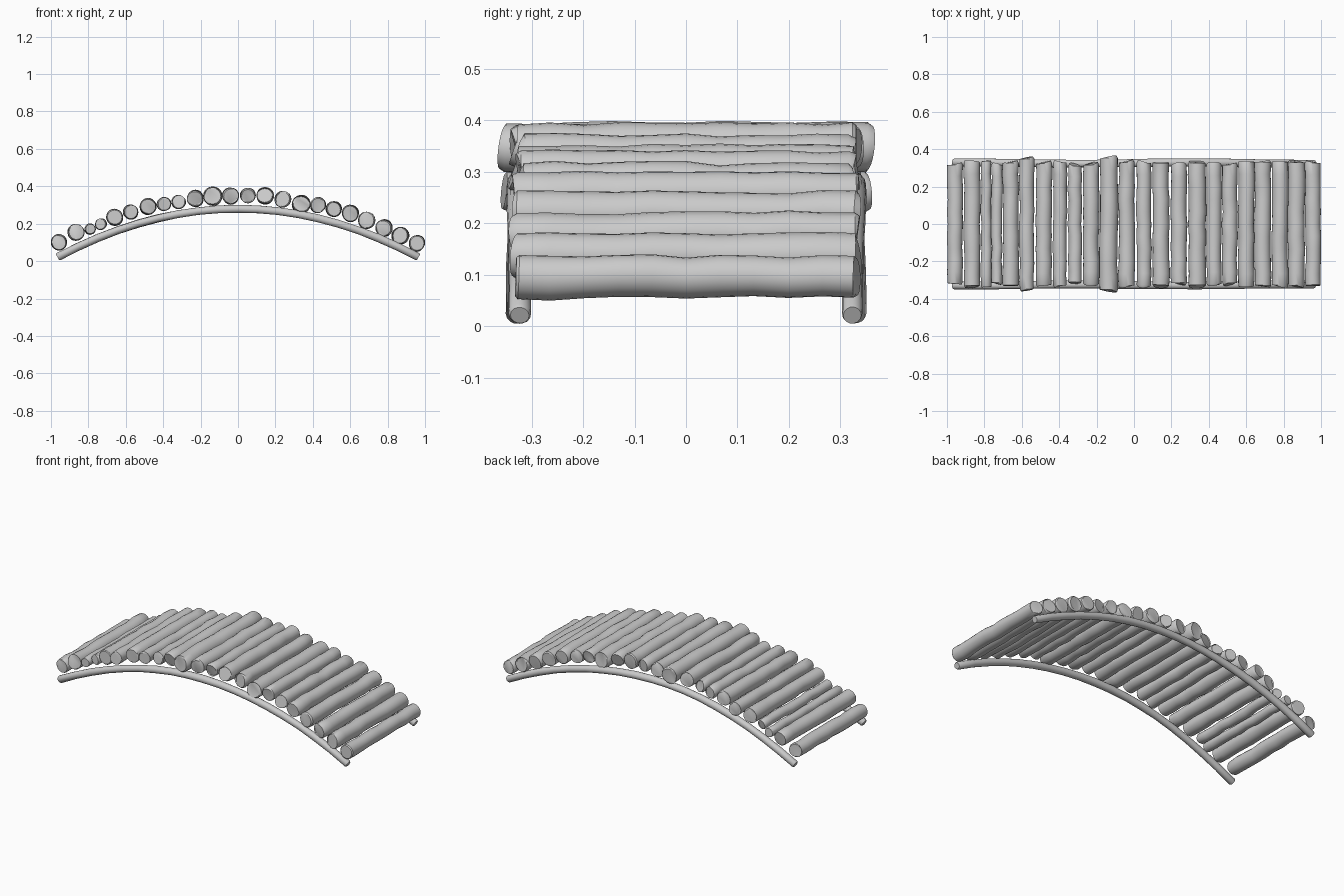
import bpy, bmesh, math, random
from mathutils import Vector

if "Cube" in bpy.data.objects:
    bpy.data.objects.remove(bpy.data.objects["Cube"])

random.seed(4)


def tube(name, path, radii, sides=20, wobble=0.0):
    """Loft a slightly irregular round bar along a path, with capped ends."""
    bm = bmesh.new()
    rings = []
    phase = random.uniform(0, math.tau)
    for i, (p, r) in enumerate(zip(path, radii)):
        a, b = path[max(i - 1, 0)], path[min(i + 1, len(path) - 1)]
        t = (b - a).normalized()
        side = t.cross(Vector((0, 0, 1))).normalized()
        up = side.cross(t)
        ring = []
        for k in range(sides):
            ang = math.tau * k / sides
            rr = r * (1 + wobble * math.sin(2 * ang + phase + i * 0.4))
            ring.append(bm.verts.new(p + rr * (math.cos(ang) * side + math.sin(ang) * up)))
        rings.append(ring)
    for a, b in zip(rings, rings[1:]):
        for k in range(sides):
            n = (k + 1) % sides
            bm.faces.new((a[k], a[n], b[n], b[k]))
    bm.faces.new(rings[0])
    bm.faces.new(rings[-1])
    bmesh.ops.recalc_face_normals(bm, faces=bm.faces)
    mesh = bpy.data.meshes.new(name)
    bm.to_mesh(mesh)
    bm.free()
    ob = bpy.data.objects.new(name, mesh)
    bpy.context.collection.objects.link(ob)
    bpy.context.view_layer.objects.active = ob
    ob.select_set(True)
    bpy.ops.object.shade_smooth_by_angle(angle=math.radians(35))
    ob.select_set(False)
    return ob


# Deck logs: x, z, radius, half length
logs = [
    (-.957, .100, .043, .320), (-.866, .154, .045, .335), (-.790, .171, .029, .337),
    (-.733, .198, .030, .319), (-.660, .235, .044, .331), (-.573, .262, .040, .354),
    (-.481, .292, .044, .329), (-.396, .305, .037, .333), (-.316, .315, .037, .315),
    (-.230, .335, .045, .321), (-.135, .347, .050, .357), (-.040, .348, .044, .334),
    (.053, .350, .040, .331), (.144, .350, .046, .331), (.240, .330, .044, .318),
    (.338, .305, .049, .331), (.427, .300, .042, .323), (.512, .277, .042, .320),
    (.600, .256, .045, .334), (.689, .219, .045, .333), (.780, .177, .045, .333),
    (.868, .136, .046, .333), (.957, .096, .043, .331)]

for n, (x, z, r, half) in enumerate(logs, 1):
    # small inset first and last rings give worn end edges
    stations = [-1, -.985] + [-.8 + .2 * i for i in range(9)] + [.985, 1]
    path, radii = [], []
    for s in stations:
        j = .003 if abs(s) < .9 else .001
        path.append(Vector((x + random.uniform(-j, j), s * half, z + random.uniform(-j, j))))
        radii.append(r * (.86 if abs(s) == 1 else random.uniform(.93, 1.0)))
    tube(f"deck_log_{n:02d}", path, radii, 20, .02)

# Two arched rails carrying the deck
for sign, label in ((-1, "front"), (1, "back")):
    steps = 18
    us = [-1, -.994] + [-1 + 2 * i / steps for i in range(1, steps)] + [.994, 1]
    path = [Vector((.965 * u, sign * (.326 + .003 * math.sin(5 * u)), .28 - .259 * u * u))
            for u in us]
    radii = [.018 if abs(u) == 1 else random.uniform(.020, .022) for u in us]
    tube(f"{label}_arch_rail", path, radii, 14, .03)
